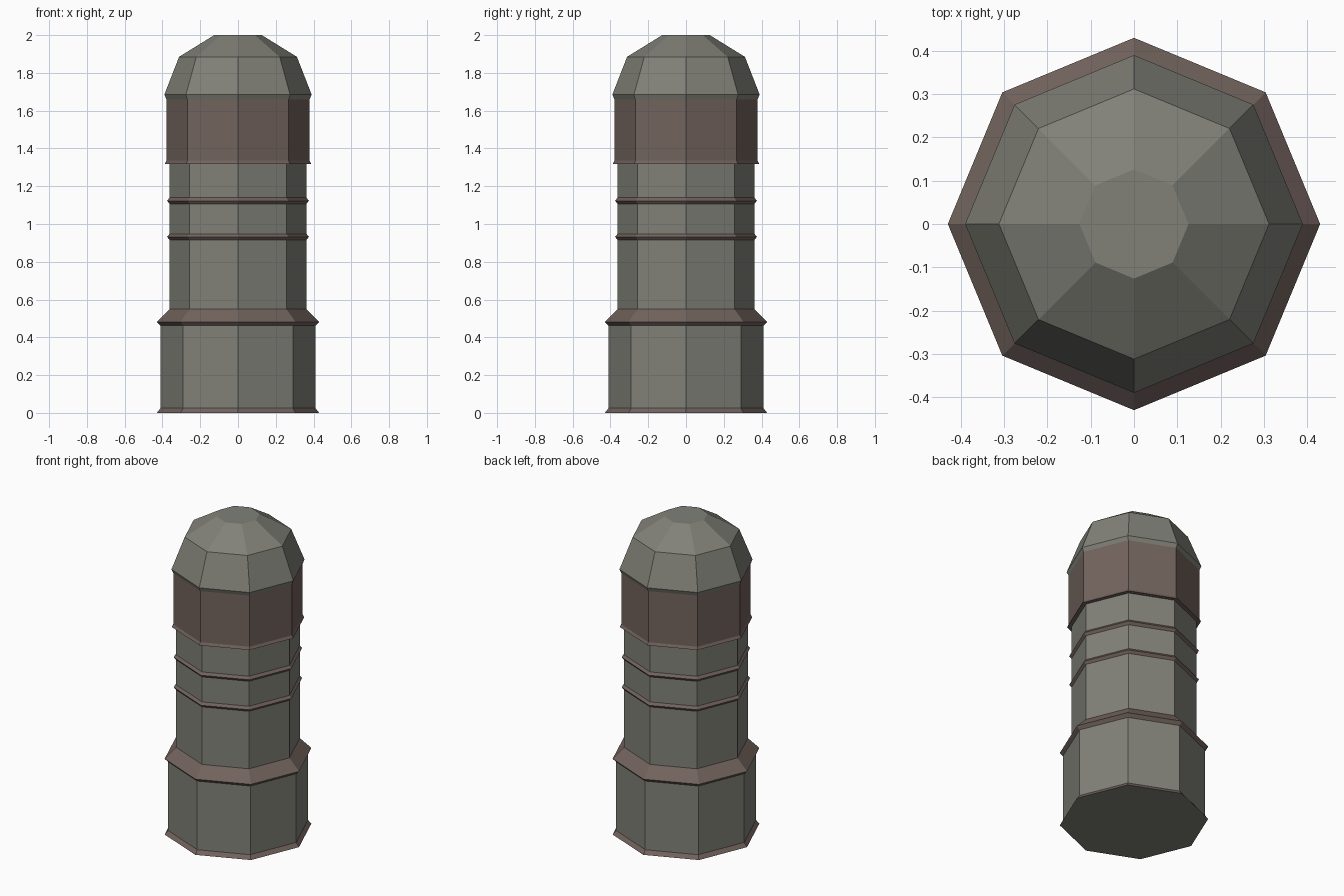
import bpy, bmesh, math

if "Cube" in bpy.data.objects:
    bpy.data.objects.remove(bpy.data.objects["Cube"])

SIDES = 8


def material(name, rgb):
    m = bpy.data.materials.new(name)
    m.diffuse_color = (*rgb, 1)
    m.use_nodes = True
    m.node_tree.nodes["Principled BSDF"].inputs["Base Color"].default_value = m.diffuse_color
    return m


STONE = material("grey_stone", (0.22, 0.22, 0.19))
RUST = material("brown_trim", (0.17, 0.125, 0.11))


def lathe(name, profile, mat):
    """Octagonal band through (radius, z) points, listed bottom to top; radius 0 closes an end."""
    bm = bmesh.new()
    rings = []
    for r, z in profile:
        if r == 0:
            rings.append([bm.verts.new((0, 0, z))] * SIDES)
        else:
            rings.append([bm.verts.new((r * math.cos(i * math.tau / SIDES),
                                        r * math.sin(i * math.tau / SIDES), z))
                          for i in range(SIDES)])
    for low, high in zip(rings, rings[1:]):
        for i in range(SIDES):
            j = (i + 1) % SIDES
            bm.faces.new(dict.fromkeys((low[i], low[j], high[j], high[i])))
    mesh = bpy.data.meshes.new(name)
    bm.to_mesh(mesh)
    bm.free()
    mesh.materials.append(mat)
    obj = bpy.data.objects.new(name, mesh)
    bpy.context.collection.objects.link(obj)
    return obj


# Base: underside, flared foot trim, wall and sloped shoulder
lathe("base_underside", [(0, 0), (0.43, 0)], STONE)
lathe("foot_trim", [(0.43, 0), (0.41, 0.025)], RUST)
lathe("base_wall", [(0.41, 0.025), (0.41, 0.462)], STONE)
lathe("base_shoulder", [(0.41, 0.462), (0.43, 0.482), (0.362, 0.55)], RUST)

# Shaft sections separated by thin pointed rings
SHAFT = 0.362
z = 0.55
for n, ring_z in enumerate((0.932, 1.123), 1):
    lathe(f"shaft_section_{n}", [(SHAFT, z), (SHAFT, ring_z - 0.016)], STONE)
    lathe(f"shaft_ring_{n}", [(SHAFT, ring_z - 0.016), (0.376, ring_z),
                              (SHAFT, ring_z + 0.016)], RUST)
    z = ring_z + 0.016
lathe("shaft_section_3", [(SHAFT, z), (SHAFT, 1.318)], STONE)

# Collar and domed cap
lathe("collar", [(SHAFT, 1.318), (0.388, 1.318), (0.379, 1.335), (0.379, 1.66)], RUST)
lathe("dome_cap", [(0.379, 1.66), (0.39, 1.685), (0.312, 1.885),
                   (0.126, 2.0), (0, 2.0)], STONE)
